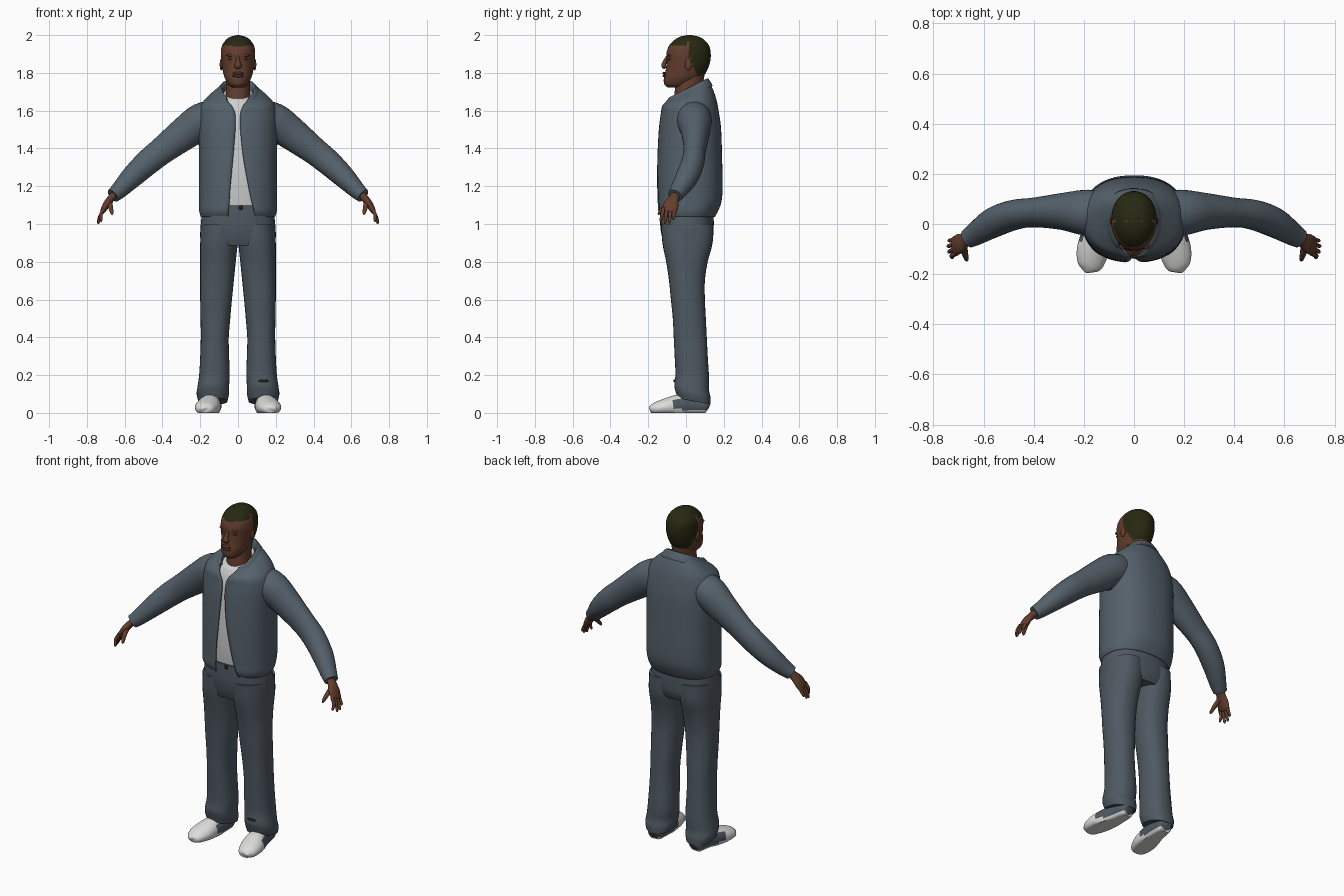
import bpy, bmesh, math
from mathutils import Vector


def material(name, rgb):
    m = bpy.data.materials.new(name)
    m.diffuse_color = (*rgb, 1)
    return m


DENIM = material("slate cloth", (0.090, 0.118, 0.145))
TROUSER = material("dark slate cloth", (0.078, 0.100, 0.122))
SKIN = material("brown skin", (0.125, 0.048, 0.027))
LIP = material("dark skin", (0.085, 0.030, 0.019))
HAIR = material("dark olive", (0.020, 0.021, 0.006))
SHIRT = material("pale grey", (0.62, 0.62, 0.62))
SHOE = material("shoe white", (0.72, 0.72, 0.71))


def smooth_rows(rows, k):
    """Catmull-Rom refinement of rows of numbers."""
    out = []
    for i in range(len(rows) - 1):
        a, b, c, d = (rows[min(max(j, 0), len(rows) - 1)] for j in (i - 1, i, i + 1, i + 2))
        for s in range(k):
            t = s / k
            out.append([0.5 * (2 * q + (r - p) * t + (2 * p - 5 * q + 4 * r - w) * t * t
                               + (3 * q - p - 3 * r + w) * t ** 3)
                        for p, q, r, w in zip(a, b, c, d)])
    return out + [list(rows[-1])]


def finish(name, rings, mats, rule=None, caps=True, angle=50):
    """Skin a list of rings into one object."""
    bm = bmesh.new()
    vs = [[bm.verts.new(p) for p in r] for r in rings]
    for a, b in zip(vs, vs[1:]):
        for i in range(len(a) - 1):
            bm.faces.new((a[i], a[i + 1], b[i + 1], b[i]))
    if caps:
        bm.faces.new(vs[0][:-1])
        bm.faces.new(vs[-1][:-1])
        bmesh.ops.remove_doubles(bm, verts=bm.verts, dist=1e-5)
    bmesh.ops.recalc_face_normals(bm, faces=bm.faces)
    if rule:
        for f in bm.faces:
            f.material_index = rule(f.calc_center_median())
    me = bpy.data.meshes.new(name)
    bm.to_mesh(me)
    bm.free()
    ob = bpy.data.objects.new(name, me)
    bpy.context.collection.objects.link(ob)
    for m in mats:
        me.materials.append(m)
    bpy.ops.object.select_all(action='DESELECT')
    ob.select_set(True)
    bpy.context.view_layer.objects.active = ob
    bpy.ops.object.shade_smooth_by_angle(angle=math.radians(angle))
    return ob


def loft(name, rows, mats, rule=None, p=0.85, n=40, k=4, open_front=False):
    """Rows: z, left x, right x, front y, back y, tilt (, opening left x, right x)."""
    rings = []
    for r in smooth_rows(rows, k):
        z, x0, x1, yf, yb, tilt = r[:6]
        cx, hx, cy, hy = (x0 + x1) / 2, (x1 - x0) / 2, (yf + yb) / 2, (yb - yf) / 2
        t0, t1 = 0, 2 * math.pi
        if open_front:
            t0 = math.asin(abs(r[7] / hx) ** (1 / p))
            t1 -= math.asin(abs(r[6] / hx) ** (1 / p))
        ring = []
        for i in range(n + 1):
            t = t0 + (t1 - t0) * i / n
            s, c = math.sin(t), math.cos(t)
            x = cx + hx * math.copysign(abs(s) ** p, s)
            y = cy - hy * math.copysign(abs(c) ** p, c)
            ring.append((x, y, z + tilt * y))
        rings.append(ring)
    return finish(name, rings, mats, rule, not open_front)


def tube(name, rows, mats, side=(0, 1, 0), rule=None, n=20, k=4, floor=None):
    """Rows: x, y, z, radius along side, radius across."""
    rows = smooth_rows(rows, k)
    pts = [Vector(r[:3]) for r in rows]
    rings = []
    for i, r in enumerate(rows):
        d = (pts[min(i + 1, len(pts) - 1)] - pts[max(i - 1, 0)]).normalized()
        u = Vector(side)
        u = (u - d * u.dot(d)).normalized()
        w = d.cross(u)
        ring = []
        for j in range(n + 1):
            t = 2 * math.pi * j / n
            q = pts[i] + u * r[3] * math.cos(t) + w * r[4] * math.sin(t)
            if floor is not None:
                q.z = max(q.z, floor + 0.0004 * math.sin(t))
            ring.append(q)
        rings.append(ring)
    return finish(name, rings, mats, rule)


def ball(name, loc, size, mat):
    bpy.ops.mesh.primitive_uv_sphere_add(segments=16, ring_count=10, location=loc)
    ob = bpy.context.object
    ob.name = name
    ob.scale = size
    ob.data.materials.append(mat)
    bpy.ops.object.shade_smooth()


def sym(z, h, yf, yb, tilt=0, *gap):
    return (z, -h, h, yf, yb, tilt, *gap)


# Head with short hair chosen by a hairline rule
def hairline(c):
    if c.y < 0.01:
        return int(c.z > 1.948 + 0.15 * min(c.y + 0.05, 0))
    return int(c.y > 0.012 + max(0, 1.90 - c.z) * 0.42 and c.z > 1.765)


loft("head", [sym(1.722, .03, -.095, -.01), sym(1.74, .052, -.115, .03), sym(1.775, .071, -.117, .085),
              sym(1.815, .081, -.107, .113), sym(1.86, .088, -.102, .128), sym(1.90, .091, -.104, .131),
              sym(1.94, .086, -.092, .124), sym(1.97, .068, -.066, .102), sym(1.99, .043, -.035, .072),
              sym(2.0, .008, .005, .03)], [SKIN, HAIR], hairline, p=0.95, n=56, k=6)
loft("neck", [sym(1.60, .075, -.065, .09), sym(1.70, .064, -.06, .085), sym(1.80, .062, -.045, .10)], [SKIN], p=1)
tube("nose", [(0, -.098, 1.885, .008, .008), (0, -.112, 1.86, .011, .01), (0, -.118, 1.838, .02, .013),
              (0, -.108, 1.825, .014, .008)], [SKIN], side=(1, 0, 0))
for i, z in enumerate((1.798, 1.784)):
    ball(("upper_lip", "lower_lip")[i], (0, -.112, z), (.029, .012, .008), LIP)
for s in (-1, 1):
    ball("ear", (s * .088, .012, 1.845), (.009, .018, .032), SKIN)
    ball("eyelid", (s * .036, -.088, 1.874), (.017, .008, .007), LIP)
    ball("brow", (s * .036, -.089, 1.893), (.025, .010, .007), SKIN)

# Shirt under the open jacket
loft("shirt", [sym(1.07, .185, -.125, .14), sym(1.2, .188, -.136, .175), sym(1.4, .188, -.133, .17),
               sym(1.55, .18, -.12, .16), sym(1.63, .14, -.105, .13, .15), sym(1.685, .078, -.085, .10, .35)], [SHIRT])

# Jacket shell with a front opening and folded collar
jacket = loft("jacket", [
    sym(1.04, .193, -.130, .150, 0, -.05, .090), sym(1.07, .202, -.145, .166, 0, -.05, .085),
    sym(1.12, .203, -.148, .184, 0, -.045, .072), sym(1.20, .203, -.150, .190, 0, -.04, .055),
    sym(1.35, .203, -.148, .187, 0, -.026, .028), sym(1.50, .205, -.140, .182, 0, -.014, .012),
    sym(1.58, .203, -.130, .172, 0, -.014, .012), sym(1.635, .187, -.124, .158, .12, -.03, .024),
    sym(1.672, .145, -.110, .138, .3, -.048, .04), sym(1.70, .096, -.095, .115, .5, -.058, .052)],
    [DENIM], n=64, open_front=True)
collar = loft("collar", [
    sym(1.66, .078, -.092, .10, .5, -.055, .05), sym(1.709, .086, -.097, .112, .5, -.062, .058),
    sym(1.697, .104, -.112, .122, .5, -.058, .05), sym(1.662, .124, -.132, .138, .5, -.045, .035)],
    [DENIM], n=48, open_front=True)
for ob in (jacket, collar):
    mod = ob.modifiers.new("cloth thickness", 'SOLIDIFY')
    mod.thickness = 0.008
    mod.offset = 0

# Trouser seat
loft("trouser_seat", [sym(.885, .192, -.112, .125), sym(.93, .2, -.127, .143), sym(1.0, .197, -.137, .147),
                      sym(1.10, .185, -.136, .145)], [TROUSER])
ball("buckle", (.015, -.136, 1.085), (.012, .006, .012), HAIR)

LEG = [(1.0, .002, .194, -.132, .145), (.9, .002, .2, -.125, .141), (.8, .012, .2, -.105, .115),
       (.7, .022, .2, -.09, .10), (.6, .032, .2, -.08, .10), (.5, .041, .198, -.07, .105),
       (.4, .049, .197, -.065, .11), (.3, .047, .2, -.06, .115), (.2, .044, .206, -.056, .122),
       (.14, .048, .215, -.062, .122), (.105, .048, .219, -.056, .13), (.07, .056, .210, -.046, .13)]

for s in (-1, 1):
    side = "left" if s > 0 else "right"
    # Trouser legs with loose hems
    rows = [(z, min(s * a, s * b), max(s * a, s * b), f, k, -.2 * max(0, min(1, (.3 - z) / .2)))
            for z, a, b, f, k in LEG]
    loft(side + "_trouser_leg", rows, [TROUSER], p=0.88, n=32)
    # Shoes: white with slate side panels
    tube(side + "_shoe", [(s * .132, .118, .03, .028, .026), (s * .134, .10, .035, .044, .045),
                          (s * .140, .02, .04, .053, .058), (s * .152, -.05, .035, .061, .06),
                          (s * .165, -.11, .03, .064, .046), (s * .175, -.165, .022, .05, .032),
                          (s * .18, -.187, .02, .026, .018), (s * .18, -.193, .018, .004, .004)],
         [SHOE, TROUSER], side=(1, 0, 0), n=28, floor=0,
         rule=lambda c: int(c.y > -.065 and .018 < c.z < .075))
    # Sleeves
    tube(side + "_sleeve", [(s * .10, .035, 1.575, .09, .085), (s * .19, .045, 1.545, .092, .096),
                            (s * .28, .05, 1.482, .075, .088), (s * .40, .046, 1.39, .059, .073),
                            (s * .48, .036, 1.325, .06, .068), (s * .56, .006, 1.25, .06, .059),
                            (s * .63, -.038, 1.178, .047, .045), (s * .662, -.058, 1.15, .039, .038)],
         [DENIM], n=28)
    ball(side + "_armpit_patch", (s * .207, .045, 1.447), (.022, .035, .026), HAIR)
    # Hand: palm, four fingers and a thumb
    tube(side + "_palm", [(s * .645, -.05, 1.165, .026, .022), (s * .672, -.064, 1.135, .028, .02),
                          (s * .695, -.078, 1.105, .04, .019), (s * .715, -.087, 1.07, .038, .014),
                          (s * .72, -.089, 1.062, .030, .008)], [SKIN])
    for i, (y, tx, tz) in enumerate(((-.118, .725, 1.012), (-.099, .738, 1.0), (-.080, .741, 1.004),
                                     (-.062, .737, 1.022))):
        ty = y * 1.2 + .008
        tube(side + "_finger", [(s * .708, y, 1.085, .010, .010), (s * .726, (y + ty) / 2, 1.05, .0095, .0095),
                                (s * tx, ty, tz + .008, .007, .007), (s * tx, ty, tz, .002, .002)], [SKIN], n=10)
    tube(side + "_thumb", [(s * .68, -.075, 1.12, .014, .014), (s * .675, -.115, 1.09, .013, .012),
                           (s * .668, -.14, 1.06, .009, .009), (s * .667, -.146, 1.048, .003, .003)],
         [SKIN], side=(1, 0, 0), n=10)

# Small dark tag on one shin
ball("shin_tag", (.135, -.062, .17), (.03, .005, .007), HAIR)
